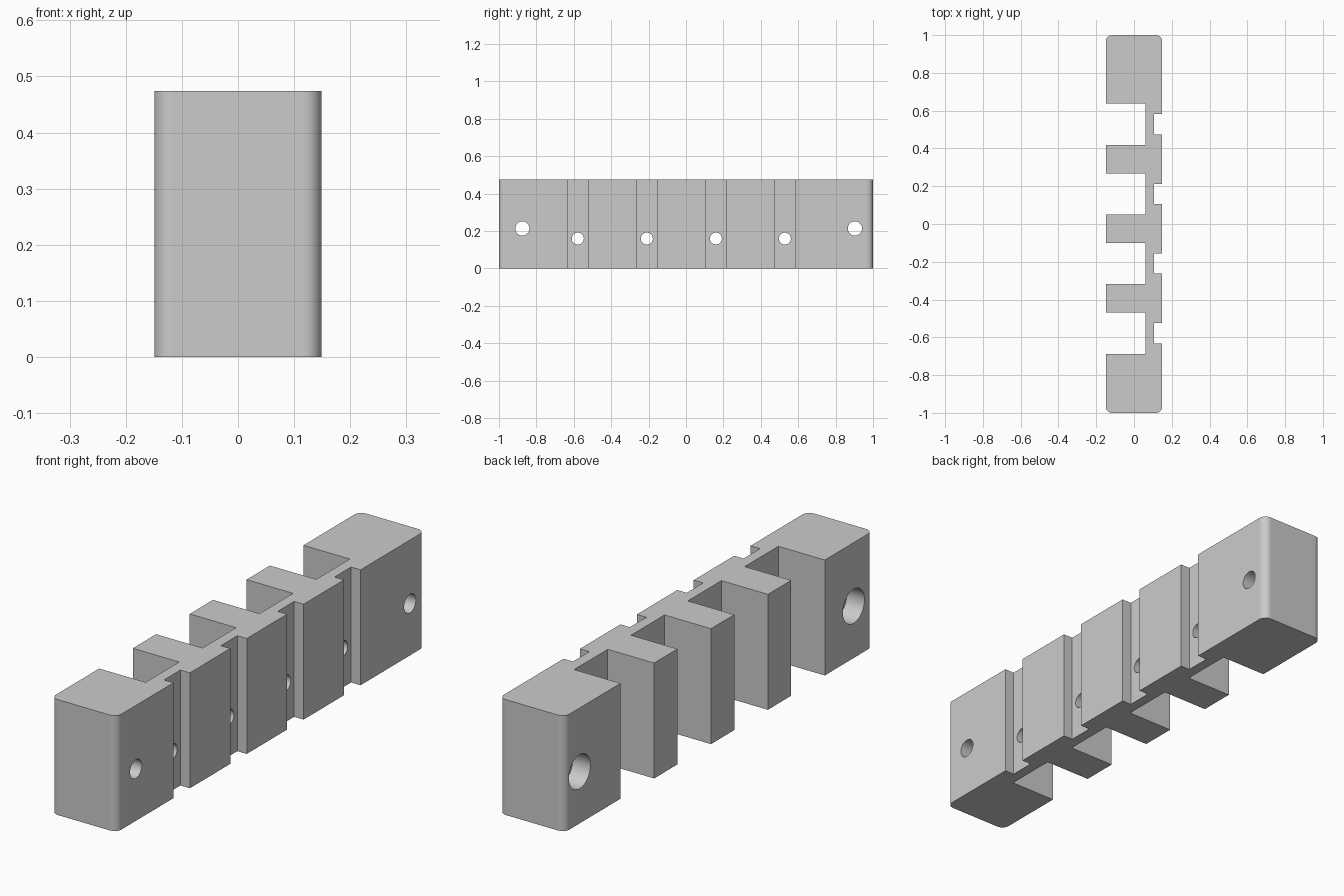
import bpy, bmesh, math

cube = bpy.data.objects.get("Cube")
if cube:
    bpy.data.objects.remove(cube, do_unlink=True)

HALF_X, HALF_Y, HEIGHT = 0.149, 1.0, 0.474
STATIONS = [-0.025 + 0.369 * (i - 1.5) for i in range(4)]
SLOT_HALF, SLOT_X = 0.109, 0.062
GROOVE_HALF, GROOVE_X = 0.0535, 0.106
CORNER = 0.032

grey = bpy.data.materials.new("plain grey")
grey.use_nodes = True
colour = (0.6, 0.6, 0.6, 1)
grey.diffuse_color = colour
grey.node_tree.nodes["Principled BSDF"].inputs["Base Color"].default_value = colour


def notches(face_x, floor_x, half):
    """Points along one long side, dipping to floor_x at each station."""
    points = [(face_x, -HALF_Y)]
    for y in STATIONS:
        points += [(face_x, y - half), (floor_x, y - half),
                   (floor_x, y + half), (face_x, y + half)]
    return points + [(face_x, HALF_Y)]


# Notched bar: outline extruded upwards, with rounded end corners
outline = notches(HALF_X, GROOVE_X, GROOVE_HALF)
outline += reversed(notches(-HALF_X, SLOT_X, SLOT_HALF))
bm = bmesh.new()
base = bm.faces.new([bm.verts.new((x, y, 0)) for x, y in outline])
top = bmesh.ops.extrude_face_region(bm, geom=[base])["geom"]
bmesh.ops.translate(bm, vec=(0, 0, HEIGHT),
                    verts=[v for v in top if isinstance(v, bmesh.types.BMVert)])
corners = [e for e in bm.edges
           if all(abs(v.co.y) > HALF_Y - 0.001 for v in e.verts)
           and abs(e.verts[0].co.z - e.verts[1].co.z) > 0.1]
bmesh.ops.bevel(bm, geom=corners, offset=CORNER, segments=8,
                profile=0.5, affect='EDGES')
bmesh.ops.recalc_face_normals(bm, faces=bm.faces)
mesh = bpy.data.meshes.new("notched_bar")
bm.to_mesh(mesh)
bm.free()
bar = bpy.data.objects.new("notched_bar", mesh)
bpy.context.collection.objects.link(bar)
mesh.materials.append(grey)
bpy.context.view_layer.objects.active = bar


def drill(radius, x0, x1, y, z):
    """Cut a round hole along x between x0 and x1."""
    bpy.ops.mesh.primitive_cylinder_add(
        vertices=48, radius=radius, depth=x1 - x0,
        location=((x0 + x1) / 2, y, z), rotation=(0, math.pi / 2, 0))
    cutter = bpy.context.object
    cutter.name = "hole_cutter"
    cutter.hide_render = True
    cutter.data.materials.append(grey)
    bpy.context.view_layer.objects.active = bar
    mod = bar.modifiers.new("hole", 'BOOLEAN')
    mod.operation = 'DIFFERENCE'
    mod.solver = 'EXACT'
    mod.object = cutter
    bpy.ops.object.modifier_apply(modifier=mod.name)
    bpy.data.objects.remove(cutter, do_unlink=True)


# Small holes through the thin webs
for y in STATIONS:
    drill(0.032, 0.03, 0.13, y, 0.159)

# Mounting holes with wide counterbores in the end blocks
for y in (-0.875, 0.903):
    drill(0.07, -0.3, -HALF_X + 0.08, y, 0.213)
    drill(0.038, -0.3, 0.3, y, 0.213)

# Smooth the rounded faces, keep the flat ones flat
bpy.ops.object.select_all(action='DESELECT')
bar.select_set(True)
bpy.context.view_layer.objects.active = bar
bpy.ops.object.shade_smooth_by_angle(angle=math.radians(30))
for face in bar.data.polygons:
    if max(abs(c) for c in face.normal) > 0.9995:
        face.use_smooth = False
